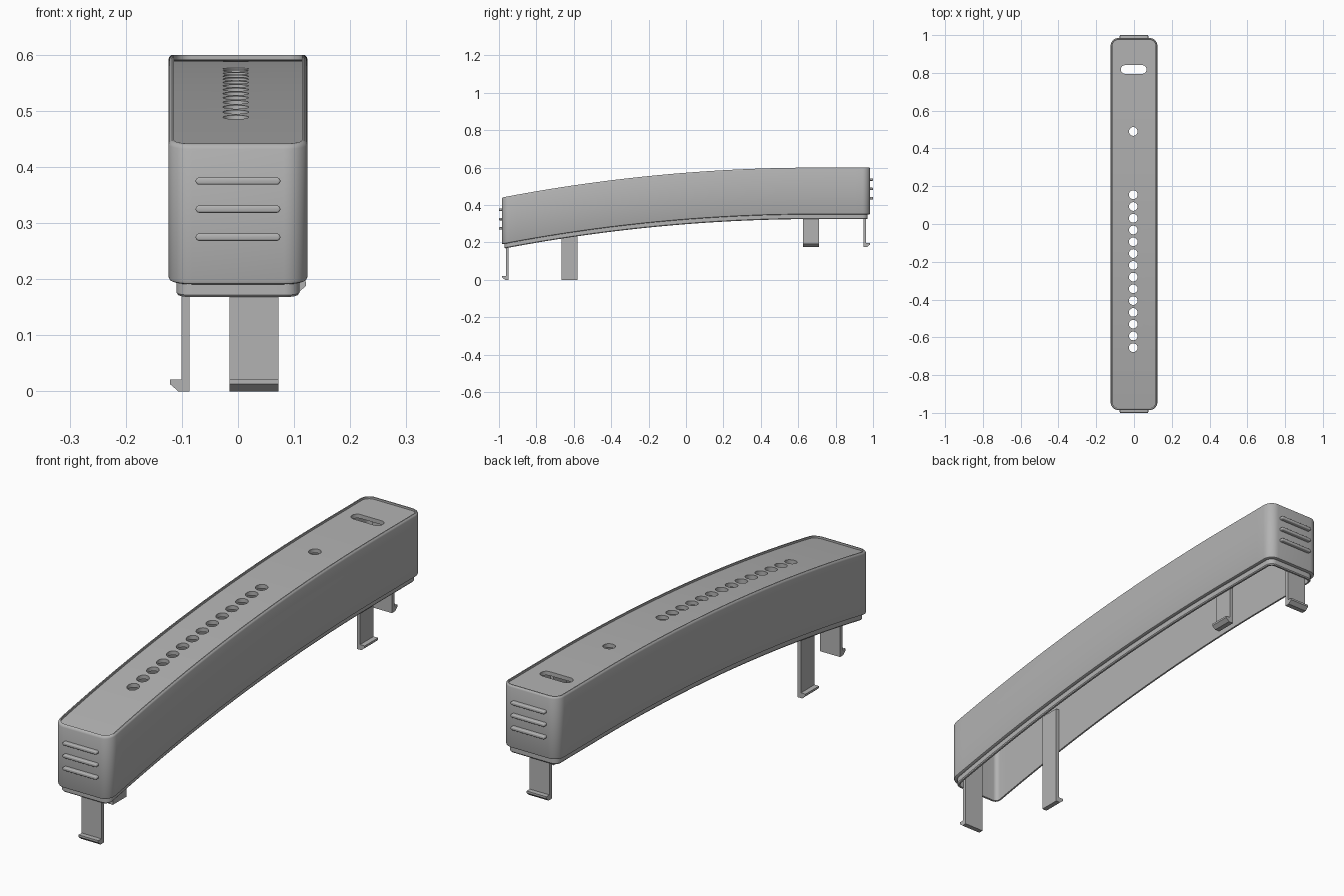
import bpy, bmesh, math
from mathutils import Vector

cube = bpy.data.objects.get("Cube")
if cube:
    bpy.data.objects.remove(cube)

grey = bpy.data.materials.new("plain_grey")
grey.use_nodes = True
grey.diffuse_color = (0.45, 0.45, 0.45, 1)
grey.node_tree.nodes["Principled BSDF"].inputs["Base Color"].default_value = (0.45, 0.45, 0.45, 1)

HALF_W, HALF_L, CORNER = 0.124, 0.985, 0.042


def top_z(y):
    """Height of the arched top: circular arc that turns flat near the back."""
    d = min(y - 0.7, 0)
    return 0.6 - (8.95 - math.sqrt(8.95 ** 2 - d * d))


def finish(name, bm):
    bmesh.ops.recalc_face_normals(bm, faces=bm.faces)
    me = bpy.data.meshes.new(name)
    bm.to_mesh(me)
    bm.free()
    me.materials.append(grey)
    ob = bpy.data.objects.new(name, me)
    bpy.context.collection.objects.link(ob)
    return ob


def smooth(ob):
    bpy.ops.object.select_all(action='DESELECT')
    ob.select_set(True)
    bpy.context.view_layer.objects.active = ob
    bpy.ops.object.shade_smooth_by_angle(angle=math.radians(35))


def outline(inset):
    """Rounded rectangle in plan, mirrored from its +x half."""
    w, l, r = HALF_W - inset, HALF_L - inset, CORNER - inset
    arc = [(w - r + r * math.sin(a), -l + r - r * math.cos(a))
           for a in (math.pi / 2 * i / 8 for i in range(9))]
    n = 48
    side = [(w, (l - r) * (2 * i / n - 1)) for i in range(1, n)]
    half = arc + side + [(x, -y) for x, y in reversed(arc)]
    return half + [(-x, y) for x, y in reversed(half)]


def prism(bm, points, direction):
    """Extrude a closed polygon along a vector."""
    face = bm.faces.new([bm.verts.new(p) for p in points])
    new = bmesh.ops.extrude_face_region(bm, geom=[face])["geom"]
    bmesh.ops.translate(bm, vec=direction, verts=[v for v in new if isinstance(v, bmesh.types.BMVert)])


# Arched hollow case: (inset, depth below the arch) from ceiling, over the lip, to the top plate
section = [(0.024, -0.024), (0.024, -0.275), (0.017, -0.275), (0.014, -0.271),
           (0.014, -0.25), (0.006, -0.25), (0.002, -0.248), (0, -0.243),
           (0, -0.008), (0.002, -0.003), (0.006, 0), (0.01, 0), (0.01, -0.008)]
bm = bmesh.new()
rings = []
for inset, dz in section:
    rings.append([bm.verts.new((x, y, top_z(y) + dz)) for x, y in outline(inset)])
count = len(rings[0])
for a, b in zip(rings, rings[1:]):
    for i in range(count):
        j = (i + 1) % count
        bm.faces.new((a[i], a[j], b[j], b[i]))
for ring in (rings[0], rings[-1]):
    for i in range(count // 2 - 1):
        bm.faces.new((ring[i], ring[i + 1], ring[count - 2 - i], ring[count - 1 - i]))
case = finish("curved_case", bm)


# Round holes and a long slot through the top plate
def stadium(cx, cy, half, r):
    return [(cx + math.copysign(half, math.cos(a)) + r * math.cos(a), cy + r * math.sin(a), 0.36)
            for a in (math.tau * (i + 0.5) / 32 for i in range(32))]


bm = bmesh.new()
for y in [0.155 - 0.0623 * i for i in range(14)] + [0.49]:
    prism(bm, stadium(-0.004, y, 0, 0.023), Vector((0, 0, 0.4)))
prism(bm, stadium(-0.002, 0.818, 0.045, 0.023), Vector((0, 0, 0.4)))
cutter = finish("hole_cutter", bm)
cutter.hide_render = True
cut = case.modifiers.new("holes", 'BOOLEAN')
cut.operation = 'DIFFERENCE'
cut.solver = 'EXACT'
cut.object = cutter
bpy.context.view_layer.objects.active = case
bpy.ops.object.modifier_apply(modifier=cut.name)
bpy.data.objects.remove(cutter)
smooth(case)


# Snap clips: a strip with an outward hook at its foot
def clip(name, outward, inner, start, width, foot, top):
    out = Vector(outward)
    across = Vector((abs(out.y), abs(out.x), 0))
    profile = [(0, top), (0, foot), (0.02, foot), (0.035, foot + 0.013),
               (0.035, foot + 0.021), (0.015, foot + 0.021), (0.015, top)]
    bm = bmesh.new()
    prism(bm, [out * (inner + u) + across * start + Vector((0, 0, z)) for u, z in profile],
          across * width)
    finish(name, bm)


clip("right_clip", (-1, 0, 0), 0.086, -0.665, 0.085, 0, 0.42)
clip("left_clip", (1, 0, 0), 0.086, 0.625, 0.085, 0.175, 0.55)
clip("front_clip", (0, -1, 0), 0.948, -0.015, 0.087, 0, 0.38)
clip("back_clip", (0, 1, 0), 0.948, -0.072, 0.087, 0.175, 0.55)

# Three rounded grip ridges on each end
for end, sign, base in (("front", -1, 0.275), ("back", 1, 0.436)):
    for k in range(3):
        bm = bmesh.new()
        z = base + 0.05 * k
        pts = [(x, sign * 0.98, z + y) for x, y, _ in stadium(0, 0, 0.069, 0.0065)]
        prism(bm, pts, Vector((0, sign * 0.02, 0)))
        outer = [e for e in bm.edges if all(abs(v.co.y) > 0.99 for v in e.verts)]
        bmesh.ops.bevel(bm, geom=outer, offset=0.0035, segments=3, affect='EDGES', profile=0.5)
        smooth(finish(f"{end}_ridge_{k + 1}", bm))
